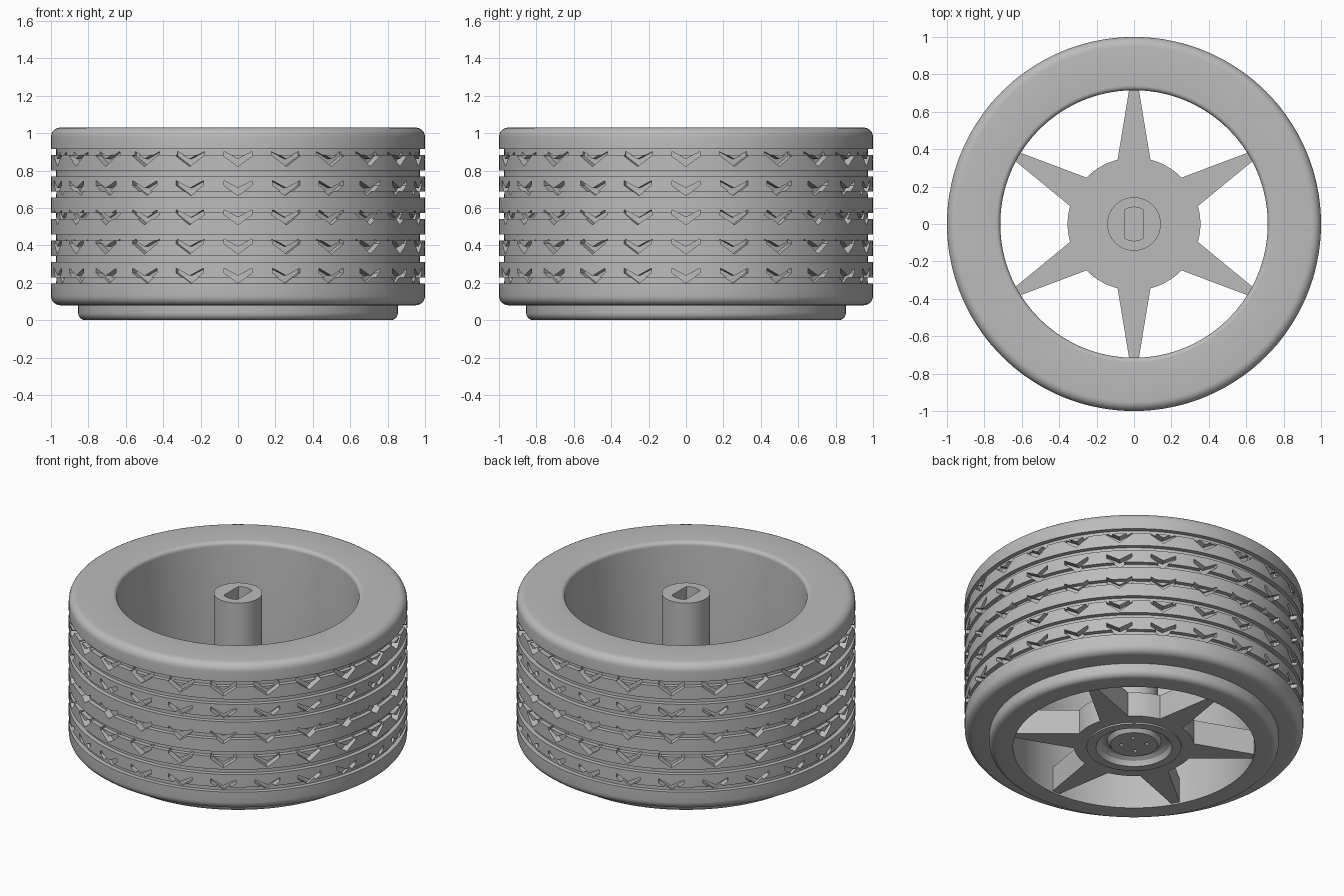
import bpy, bmesh, math
from mathutils import Matrix, Vector

if "Cube" in bpy.data.objects:
    bpy.data.objects.remove(bpy.data.objects["Cube"], do_unlink=True)

grey = bpy.data.materials.new("plain grey")
grey.use_nodes = True
COLOUR = (0.5, 0.5, 0.5, 1)
grey.diffuse_color = COLOUR
grey.node_tree.nodes["Principled BSDF"].inputs["Base Color"].default_value = COLOUR


def finish(name, bm):
    bmesh.ops.recalc_face_normals(bm, faces=bm.faces)
    mesh = bpy.data.meshes.new(name)
    bm.to_mesh(mesh)
    bm.free()
    mesh.materials.append(grey)
    obj = bpy.data.objects.new(name, mesh)
    bpy.context.collection.objects.link(obj)
    return obj


def activate(obj):
    bpy.ops.object.select_all(action="DESELECT")
    obj.select_set(True)
    bpy.context.view_layer.objects.active = obj


def smooth(obj):
    activate(obj)
    bpy.ops.object.shade_smooth_by_angle(angle=math.radians(30))


def fillet(r, z, radius, start, steps=6):
    """Quarter arc around (r, z), counter-clockwise from a start angle in degrees."""
    angles = [math.radians(start + 90 * i / steps) for i in range(steps + 1)]
    return [(r + radius * math.cos(a), z + radius * math.sin(a)) for a in angles]


def lathe(name, profile, segments=144, closed=True):
    bm = bmesh.new()
    points = [bm.verts.new((r, 0, z)) for r, z in profile]
    pairs = list(zip(points, points[1:])) + ([(points[-1], points[0])] if closed else [])
    edges = [bm.edges.new(p) for p in pairs]
    bmesh.ops.spin(bm, geom=points + edges, axis=(0, 0, 1), cent=(0, 0, 0),
                   angle=math.tau, steps=segments)
    bmesh.ops.remove_doubles(bm, verts=bm.verts, dist=1e-4)
    return finish(name, bm)


def prism(bm, outline, depth, matrix):
    """Extrude an xy outline along z by depth, placed by a matrix."""
    face = bm.faces.new([bm.verts.new((x, y, 0)) for x, y in outline])
    out = bmesh.ops.extrude_face_region(bm, geom=[face])["geom"]
    top = [v for v in out if isinstance(v, bmesh.types.BMVert)]
    bmesh.ops.translate(bm, verts=top, vec=(0, 0, depth))
    bmesh.ops.transform(bm, matrix=matrix, verts=list({*face.verts, *top}))


def cut(obj, cutter):
    mod = obj.modifiers.new("cut", "BOOLEAN")
    mod.object = cutter
    mod.solver = "EXACT"
    activate(obj)
    bpy.ops.object.modifier_apply(modifier=mod.name)
    bpy.data.objects.remove(cutter, do_unlink=True)


# Tyre: rounded shoulders and seven grooves around the tread
BORE = 0.715
profile = [(BORE, 0.04)] + [(0.84, 0.04), (0.84, 0.08)]
profile += fillet(0.95, 0.13, 0.05, -90)
for i in range(7):
    low = 0.197 + i * 0.1145
    profile += [(1, low), (0.972, low), (0.972, low + 0.032), (1, low + 0.032)]
profile += fillet(0.95, 0.98, 0.05, 0)
profile += fillet(BORE + 0.025, 1.005, 0.025, 90)
tyre = lathe("tyre", profile)

# Chevron cuts: five rows of twenty-four
half = [(0, -0.04), (0.075, 0.015), (0.075, 0.04), (0, 0)]
chevron = half + [(-x, z) for x, z in half[2:0:-1]]
bm = bmesh.new()
upright = Matrix.Rotation(math.pi / 2, 4, "X")
for row in range(5):
    for k in range(24):
        place = (Matrix.Rotation(math.tau * k / 24, 4, "Z")
                 @ Matrix.Translation((0, -0.955, 0.238 + row * 0.156)) @ upright)
        prism(bm, chevron, 0.1, place)
cut(tyre, finish("chevron_cutter", bm))
smooth(tyre)

# Rim lip standing proud below the tyre
lip = [(BORE, 0.1), (BORE, 0)] + fillet(0.815, 0.04, 0.04, -90) + [(0.855, 0.1)]
smooth(lathe("rim_lip", lip))

# Spokes
bm = bmesh.new()
spoke = [(-0.095, 0.3), (0.095, 0.3), (0.024, 0.73), (-0.024, 0.73)]
for k in range(6):
    prism(bm, spoke, 0.16, Matrix.Rotation(math.tau * k / 6, 4, "Z")
          @ Matrix.Translation((0, 0, 0.01)))
finish("spokes", bm)

# Hub with a dished underside and a tall axle post
hub = [(0, 0.02), (0.14, 0.02), (0.16, 0.045), (0.185, 0.045), (0.21, 0.03), (0.225, 0),
       (0.28, 0), (0.28, 0.01), (0.355, 0.01), (0.355, 0.17), (0.143, 0.17),
       (0.143, 1.03), (0, 1.03)]
hub = lathe("hub_and_post", hub, 96, closed=False)

# Axle slot with two flat sides
bm = bmesh.new()
arc = [math.radians(56 + 68 * i / 10) for i in range(11)]
slot = [(0.09 * math.cos(a), 0.09 * math.sin(a)) for a in arc]
prism(bm, slot + [(-x, -y) for x, y in slot], 0.6, Matrix.Translation((0, 0, 0.5)))
cut(hub, finish("slot_cutter", bm))

# Four small bolt holes underneath
bm = bmesh.new()
for k in range(4):
    a = math.tau * (k + 0.5) / 4
    bmesh.ops.create_cone(bm, cap_ends=True, segments=12, radius1=0.012, radius2=0.012, depth=0.08,
                          matrix=Matrix.Translation((0.075 * math.cos(a), 0.075 * math.sin(a), 0.02)))
cut(hub, finish("bolt_cutter", bm))
smooth(hub)
